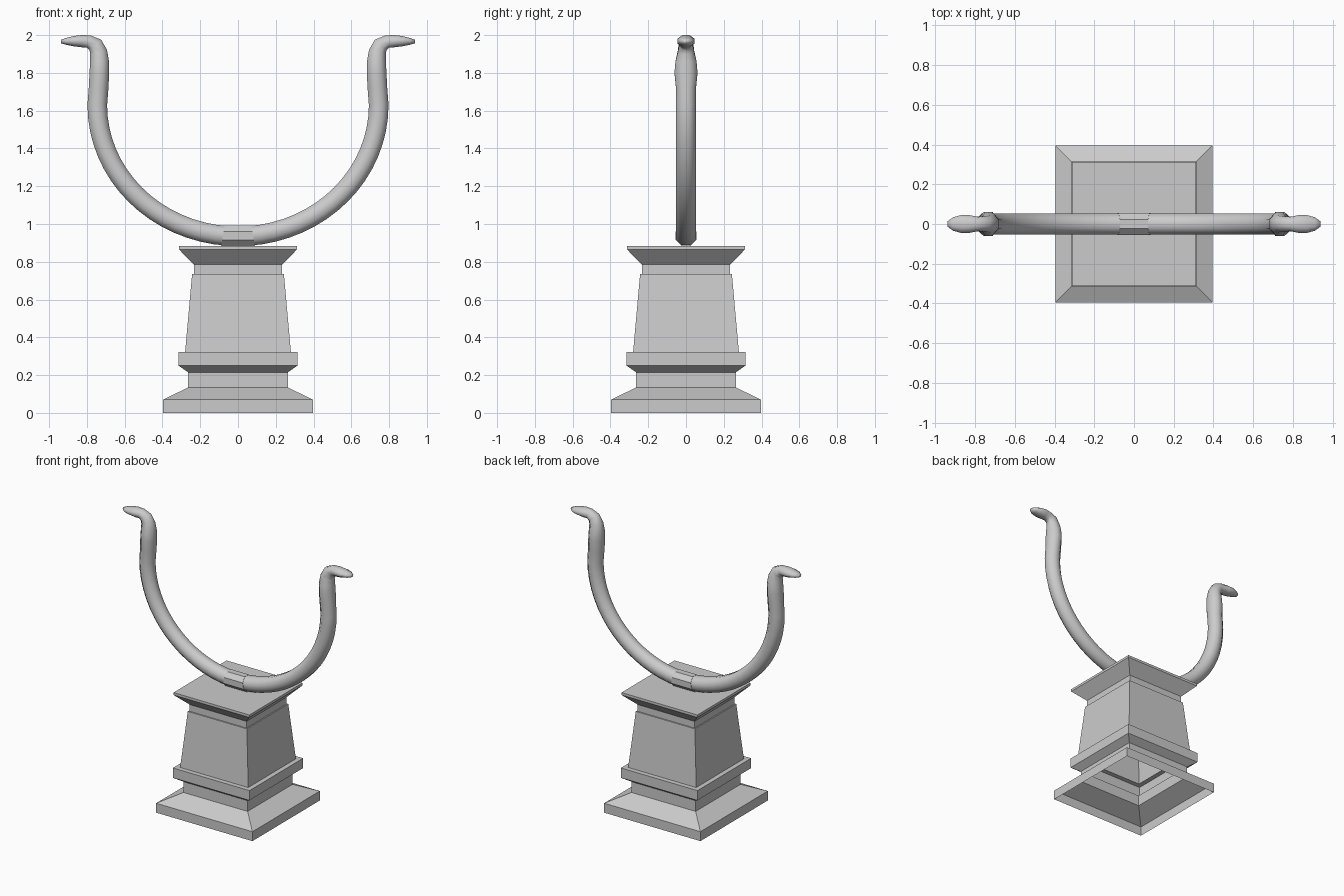
import bpy, math
from mathutils import Vector

if "Cube" in bpy.data.objects:
    bpy.data.objects.remove(bpy.data.objects["Cube"])


def make_object(name, verts, faces):
    mesh = bpy.data.meshes.new(name)
    mesh.from_pydata(verts, [], faces)
    mesh.update()
    obj = bpy.data.objects.new(name, mesh)
    bpy.context.collection.objects.link(obj)
    return obj


def bridge(n_rings, sides):
    return [(r * sides + k, r * sides + (k + 1) % sides,
             (r + 1) * sides + (k + 1) % sides, (r + 1) * sides + k)
            for r in range(n_rings - 1) for k in range(sides)]


def sweep(name, stations, end_tangents=None, caps=(False, True), sides=8):
    """Octagonal loft in the xz plane; station = x, z, half width in y, half thickness."""
    pts = [Vector((s[0], 0, s[1])) for s in stations]
    verts, n = [], len(pts)
    grow = 1 / math.cos(math.pi / sides)
    for i, p in enumerate(pts):
        t = end_tangents[i] if end_tangents else pts[min(i + 1, n - 1)] - pts[max(i - 1, 0)]
        t.normalize()
        normal = Vector((-t.z, 0, t.x))
        ry, rn = stations[i][2] * grow, stations[i][3] * grow
        for k in range(sides):
            a = 2 * math.pi * (k + 0.5) / sides
            verts.append(p + Vector((0, ry * math.cos(a), 0)) + normal * rn * math.sin(a))
    faces = bridge(n, sides)
    if caps[0]:
        faces.append(tuple(reversed(range(sides))))
    if caps[1]:
        faces.append(tuple(range((n - 1) * sides, n * sides)))
    return make_object(name, verts, faces)


# Square stepped pedestal, hollow and open underneath
profile = [(0.396, 0), (0.396, 0.07), (0.264, 0.135), (0.264, 0.215), (0.315, 0.25),
           (0.315, 0.323), (0.28, 0.323), (0.243, 0.735), (0.234, 0.735),
           (0.234, 0.785), (0.312, 0.865), (0.312, 0.883)]
corners = [(-1, -1), (1, -1), (1, 1), (-1, 1)]
verts = [(w * x, w * y, z) for w, z in profile for x, y in corners]
last = 4 * (len(profile) - 1)
make_object("pedestal", verts,
            bridge(len(profile), 4) + [tuple(range(last, last + 4))])

# Curved arm with a serpent-like neck and head, mirrored to the other side
arm = []
for i in range(17):
    a = math.radians(4 + 86 * i / 16)
    arm.append((0.745 * math.sin(a), 1.63 - 0.695 * math.cos(a), 0.052, 0.052))
arm += [(0.738, 1.72, 0.053, 0.052), (0.734, 1.80, 0.061, 0.052),
        (0.733, 1.86, 0.056, 0.05), (0.738, 1.91, 0.044, 0.046),
        (0.755, 1.947, 0.038, 0.042), (0.79, 1.966, 0.036, 0.034),
        (0.83, 1.968, 0.045, 0.032), (0.87, 1.968, 0.045, 0.027),
        (0.91, 1.967, 0.034, 0.018), (0.938, 1.966, 0.014, 0.009)]
arms = sweep("serpent_arms", arm)
mirror = arms.modifiers.new("Mirror", "MIRROR")
mirror.use_axis[0] = True
mirror.use_mirror_merge = False
arms.data.polygons.foreach_set("use_smooth", [True] * len(arms.data.polygons))

# Short collar holding the arms, with ends leaning inwards
sweep("collar", [(-0.08, 0.938, 0.055, 0.055), (0.08, 0.938, 0.055, 0.055)],
      [Vector((1, 0, -0.17)), Vector((1, 0, 0.17))], caps=(True, True))
